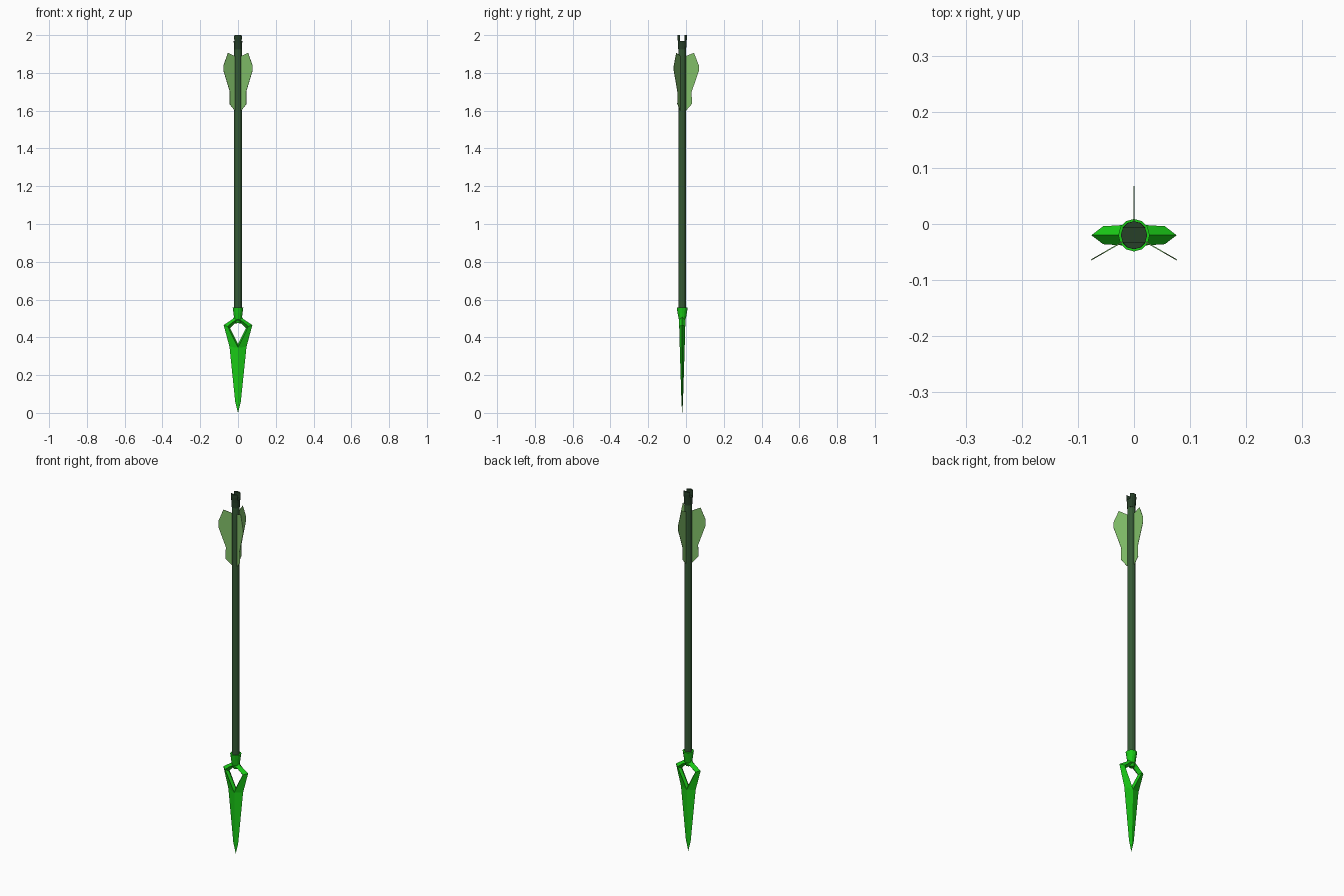
import bpy, bmesh, math
from mathutils import Vector, Matrix

if "Cube" in bpy.data.objects:
    bpy.data.objects.remove(bpy.data.objects["Cube"])

CY = -0.02  # arrow axis sits slightly forward of y = 0


def material(name, rgb):
    m = bpy.data.materials.new(name)
    m.diffuse_color = (*rgb, 1)
    m.use_nodes = True
    m.node_tree.nodes["Principled BSDF"].inputs["Base Color"].default_value = m.diffuse_color
    return m


DARK = material("dark_green", (0.035, 0.10, 0.035))
NOCK = material("nock_green", (0.02, 0.05, 0.022))
BRIGHT = material("bright_green", (0.01, 0.60, 0.008))
PALE = material("pale_green", (0.22, 0.52, 0.14))


def finish(name, bm, mat):
    bmesh.ops.recalc_face_normals(bm, faces=bm.faces)
    me = bpy.data.meshes.new(name)
    bm.to_mesh(me)
    bm.free()
    ob = bpy.data.objects.new(name, me)
    bpy.context.collection.objects.link(ob)
    ob.location.y = CY
    if mat:
        me.materials.append(mat)
    return ob


def lathe(name, profile, sides, mat):
    """Capped loft of rings given as (rx, ry, z)."""
    bm = bmesh.new()
    rings = [[bm.verts.new((rx * math.cos(math.tau * i / sides),
                            ry * math.sin(math.tau * i / sides), z))
              for i in range(sides)] for rx, ry, z in profile]
    for a, b in zip(rings, rings[1:]):
        for i in range(sides):
            j = (i + 1) % sides
            bm.faces.new((a[i], a[j], b[j], b[i]))
    bm.faces.new(rings[0])
    bm.faces.new(rings[-1])
    return finish(name, bm, mat)


# Shaft
shaft = lathe("shaft", [(0.02, 0.02, 0.555), (0.02, 0.02, 1.95)], 12, DARK)

# Nock with a string slot running along x
nock = lathe("nock", [(0.021, 0.021, 1.925), (0.022, 0.022, 1.955),
                      (0.025, 0.025, 1.985), (0.023, 0.025, 2.0)], 12, NOCK)
bm = bmesh.new()
bmesh.ops.create_cube(bm, size=1, matrix=Matrix.Translation((0, 0, 2.02))
                      @ Matrix.Diagonal((0.1, 0.026, 0.1, 1)))
cutter = finish("slot_cutter", bm, None)
cutter.hide_render = True
cutter.hide_set(True)
cut = nock.modifiers.new("slot", 'BOOLEAN')
cut.object = cutter
cut.solver = 'EXACT'

# Three fletching vanes, outline in (radius, z)
VANE = [(0.015, 1.885), (0.022, 1.89), (0.062, 1.906), (0.088, 1.84), (0.088, 1.81),
        (0.050, 1.70), (0.051, 1.635), (0.022, 1.602), (0.015, 1.602)]
for k in range(3):
    bm = bmesh.new()
    bm.faces.new([bm.verts.new((r, 0, z)) for r, z in VANE])
    vane = finish(f"vane_{k + 1}", bm, PALE)
    vane.rotation_euler.z = math.radians(90 + 120 * k)
    thick = vane.modifiers.new("thickness", 'SOLIDIFY')
    thick.thickness = 0.002
    thick.offset = 0

# Socket joining head and shaft
lathe("head_socket", [(0.013, 0.012, 0.475), (0.021, 0.019, 0.50),
                      (0.024, 0.025, 0.53), (0.028, 0.029, 0.557)], 12, BRIGHT)

# Arrowhead: right half lofted down the blade, then mirrored.
# Each station: outer edge (x, z), ridge (x, z, half thickness), inner edge (x, z)
STATIONS = [((0.018, 0.512), (0.0, 0.494, 0.018), (0.0, 0.475)),
            ((0.028, 0.497), (0.022, 0.485, 0.018), (0.018, 0.473)),
            ((0.076, 0.465), (0.055, 0.458, 0.016), (0.042, 0.448)),
            ((0.045, 0.350), (0.0, 0.345, 0.013), (0.0, 0.365)),
            ((0.015, 0.060), (0.0, 0.055, 0.004), None)]
bm = bmesh.new()
rows = []
for o, r, i in STATIONS:
    rows.append((bm.verts.new((o[0], 0, o[1])),
                 [bm.verts.new((r[0], s * r[2], r[1])) for s in (-1, 1)],
                 bm.verts.new((i[0], 0, i[1])) if i else None))
for (o0, r0, i0), (o1, r1, i1) in zip(rows, rows[1:]):
    for s in (0, 1):
        bm.faces.new((o0, r0[s], r1[s], o1))
        if i1:
            bm.faces.new((r0[s], i0, i1, r1[s]))
tip = bm.verts.new((0, 0, 0))
for s in (0, 1):
    bm.faces.new((rows[-1][0], rows[-1][1][s], tip))
head = finish("arrowhead_blade", bm, BRIGHT)
mirror = head.modifiers.new("mirror", 'MIRROR')
mirror.use_clip = True
mirror.merge_threshold = 0.0001
